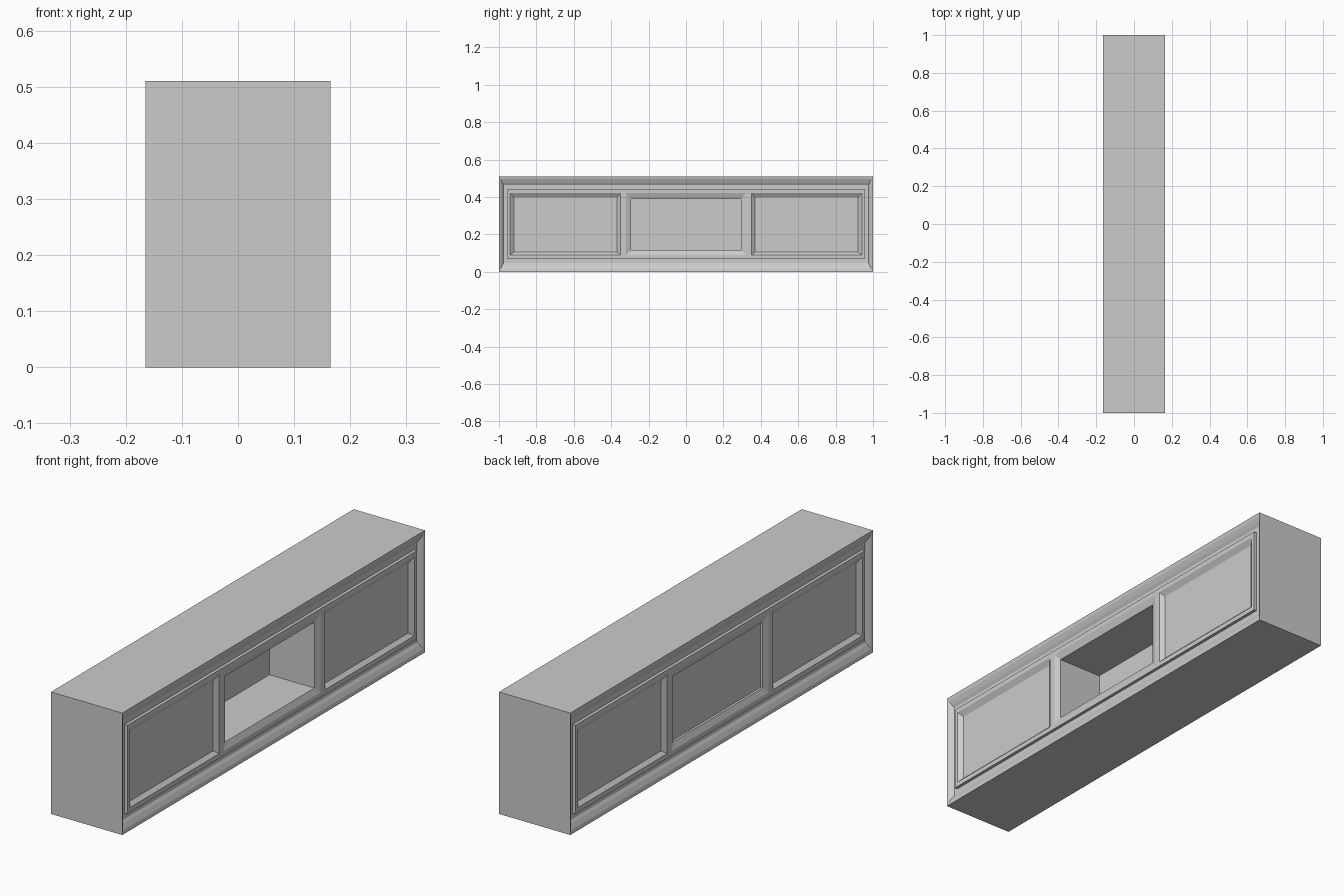
import bpy
import bmesh

cube = bpy.data.objects.get("Cube")
if cube:
    bpy.data.objects.remove(cube, do_unlink=True)

HALF, LENGTH, HEIGHT = 0.165, 1.0, 0.51

grey = bpy.data.materials.new("plain grey")
grey.use_nodes = True
grey.diffuse_color = (0.6, 0.6, 0.6, 1)
grey.node_tree.nodes["Principled BSDF"].inputs["Base Color"].default_value = (0.6, 0.6, 0.6, 1)


def corners(rect, depth, side):
    """Corners of a (y0, y1, z0, z1) rectangle sunk into one long side."""
    y0, y1, z0, z1 = rect
    x = side * (HALF - depth)
    return [(x, y0, z0), (x, y1, z0), (x, y1, z1), (x, y0, z1)]


def build(name, side, steps=(), cells=(), cap=False):
    """Bridge nested rectangles inward, and add flat cells (rect, depth)."""
    bm = bmesh.new()
    loops = [[bm.verts.new(c) for c in corners(r, d, side)] for r, d in steps]
    for a, b in zip(loops, loops[1:]):
        for i in range(4):
            j = (i + 1) % 4
            bm.faces.new((a[i], a[j], b[j], b[i]))
    if cap:
        bm.faces.new(loops[-1])
    for r, d in cells:
        bm.faces.new([bm.verts.new(c) for c in corners(r, d, side)])
    bmesh.ops.remove_doubles(bm, verts=bm.verts, dist=1e-5)
    if side < 0:
        bmesh.ops.reverse_faces(bm, faces=bm.faces)
    mesh = bpy.data.meshes.new(name)
    bm.to_mesh(mesh)
    bm.free()
    mesh.materials.append(grey)
    obj = bpy.data.objects.new(name, mesh)
    bpy.context.collection.objects.link(obj)
    return obj


def inset(dy, dz):
    return (-LENGTH + dy, LENGTH - dy, dz, HEIGHT - dz)


# Top, bottom and ends
build("carcass", 1, [(inset(0, 0), 2 * HALF), (inset(0, 0), 0)])

FRAME, PANEL = 0.007, 0.022
BOTTOM, TOP = 0.09, 0.42
ends = {"left": 1, "right": -1}
for label, side in ends.items():
    # Sloped rim moulding, channel, and the step up to the inner frame
    build(label + "_moulding", side, [
        (inset(0, 0), 0), (inset(0.008, 0.015), 0.003),
        (inset(0.018, 0.034), 0.012), (inset(0.024, 0.046), 0.02),
        (inset(0.043, 0.07), 0.02), (inset(0.043, 0.07), FRAME)])

    # Flat inner frame with three openings
    ys = [-0.957, -0.94, -0.35, -0.32, 0.32, 0.35, 0.94, 0.957]
    zs = [0.07, BOTTOM, TOP, 0.44]
    cells = [((ys[i], ys[i + 1], zs[k], zs[k + 1]), FRAME)
             for i in range(7) for k in range(3) if not (k == 1 and i % 2)]
    build(label + "_frame", side, cells=cells)

    # Outer recessed panels with chamfered edges
    for place, sign in (("front", -1), ("back", 1)):
        y0, y1 = sorted((sign * 0.35, sign * 0.94))
        build(f"{label}_{place}_panel", side, [
            ((y0, y1, BOTTOM, TOP), FRAME),
            ((y0 + 0.02, y1 - 0.02, 0.105, 0.397), PANEL)], cap=True)

    # Middle opening: a deep niche on one side, a shallow panel on the other
    lip = (-0.295, 0.295, 0.115, 0.39)
    depth = 0.226 if side > 0 else 0.028
    build("niche" if side > 0 else "middle_panel", side, [
        ((-0.32, 0.32, BOTTOM, TOP), FRAME), (lip, 0.018), (lip, depth)], cap=True)
